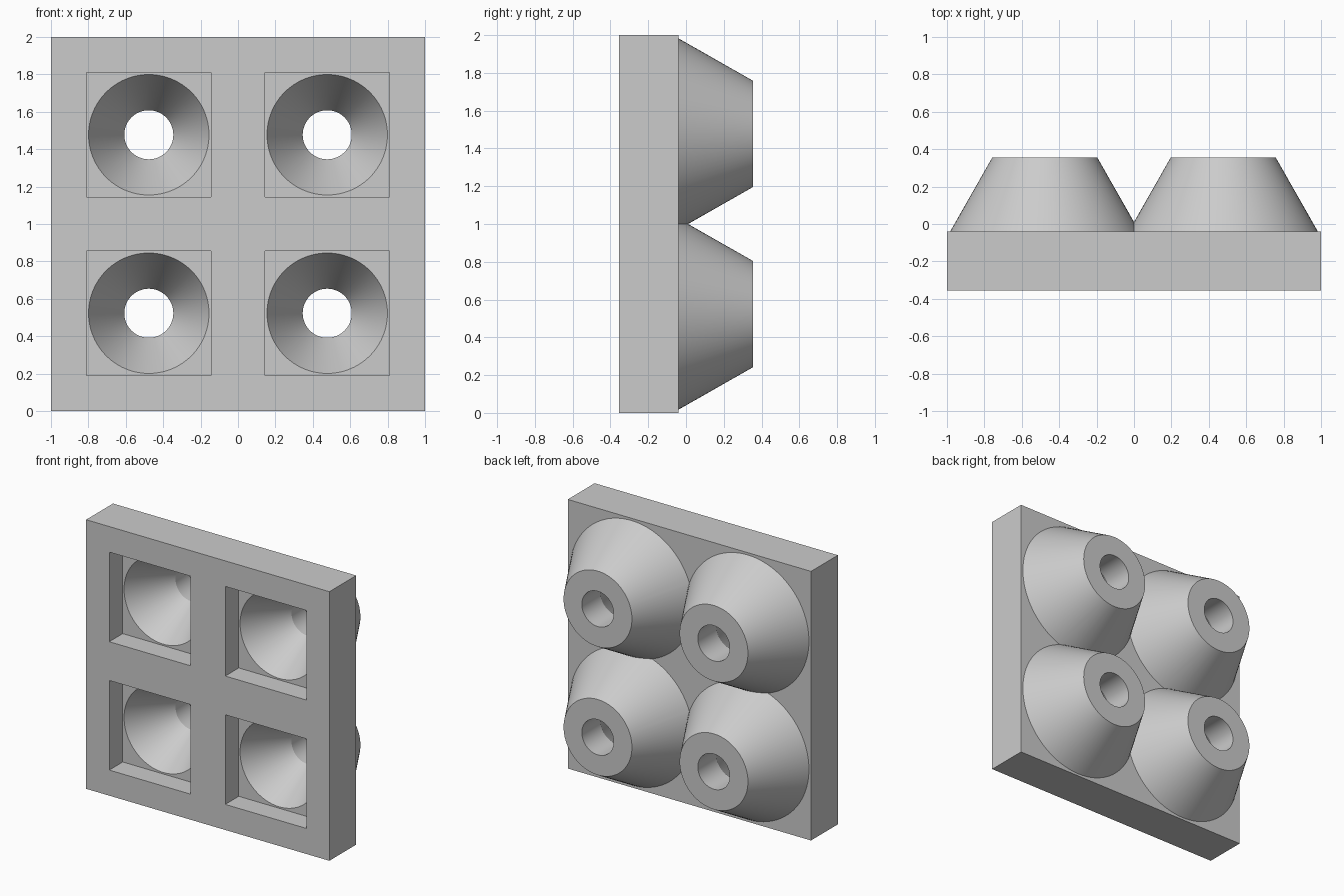
import bpy, bmesh, math
from mathutils import Matrix, Vector

default = bpy.data.objects.get("Cube")
if default:
    bpy.data.objects.remove(default, do_unlink=True)

SEGMENTS = 96
PITCH = 0.477                      # offset of each nozzle from the plate centre
FRONT, BACK, TIP = -0.355, -0.04, 0.355
POCKET_FLOOR = -0.197

grey = bpy.data.materials.new("light grey")
grey.use_nodes = True
colour = (0.6, 0.6, 0.6, 1)
grey.diffuse_color = colour
grey.node_tree.nodes["Principled BSDF"].inputs["Base Color"].default_value = colour


def finish(bm, name):
    bmesh.ops.recalc_face_normals(bm, faces=bm.faces)
    mesh = bpy.data.meshes.new(name)
    bm.to_mesh(mesh)
    bm.free()
    mesh.materials.append(grey)
    obj = bpy.data.objects.new(name, mesh)
    bpy.context.collection.objects.link(obj)
    return obj


def box(name, x, z, half, y0, y1):
    bm = bmesh.new()
    size = Matrix.Diagonal((2 * half, y1 - y0, 2 * half, 1))
    bmesh.ops.create_cube(bm, matrix=Matrix.Translation((x, (y0 + y1) / 2, z)) @ size)
    return finish(bm, name)


def lathe(name, x, z, profile):
    """Closed solid turned about the y direction from (radius, y) points."""
    bm = bmesh.new()
    rings = []
    for r, y in profile:
        angles = [2 * math.pi * i / SEGMENTS for i in range(SEGMENTS)]
        rings.append([bm.verts.new(Vector((x + r * math.cos(a), y, z + r * math.sin(a))))
                      for a in angles])
    for a, b in zip(rings, rings[1:]):
        for i in range(SEGMENTS):
            j = (i + 1) % SEGMENTS
            bm.faces.new((a[i], a[j], b[j], b[i]))
    bm.faces.new(rings[0])
    bm.faces.new(rings[-1])
    return finish(bm, name)


def combine(target, tool, operation):
    tool.hide_render = True
    mod = target.modifiers.new(operation, 'BOOLEAN')
    mod.operation = operation
    mod.solver = 'EXACT'
    mod.object = tool
    bpy.context.view_layer.objects.active = target
    bpy.ops.object.modifier_apply(modifier=mod.name)
    bpy.data.objects.remove(tool, do_unlink=True)


# Square base plate
plate = box("nozzle_plate", 0, 1, 1, FRONT, BACK)
centres = [(sx * PITCH, 1 + sz * PITCH) for sx in (-1, 1) for sz in (-1, 1)]

# Tapered nozzles on the back, rooted inside the plate
for x, z in centres:
    nozzle = lathe("nozzle", x, z, [(0.506, BACK - 0.06), (0.506, BACK), (0.281, TIP)])
    combine(plate, nozzle, 'UNION')

# Square pockets in the front, each leading to a funnel and a straight bore
for x, z in centres:
    combine(plate, box("pocket", x, z, 0.333, FRONT - 0.1, POCKET_FLOOR), 'DIFFERENCE')
    funnel = lathe("funnel", x, z, [(0.322, POCKET_FLOOR - 0.05), (0.322, POCKET_FLOOR),
                                    (0.131, 0.135), (0.131, TIP + 0.1)])
    combine(plate, funnel, 'DIFFERENCE')

# Smooth cones with crisp rims
bpy.ops.object.select_all(action='DESELECT')
plate.select_set(True)
bpy.context.view_layer.objects.active = plate
bpy.ops.object.shade_smooth_by_angle(angle=math.radians(20))
